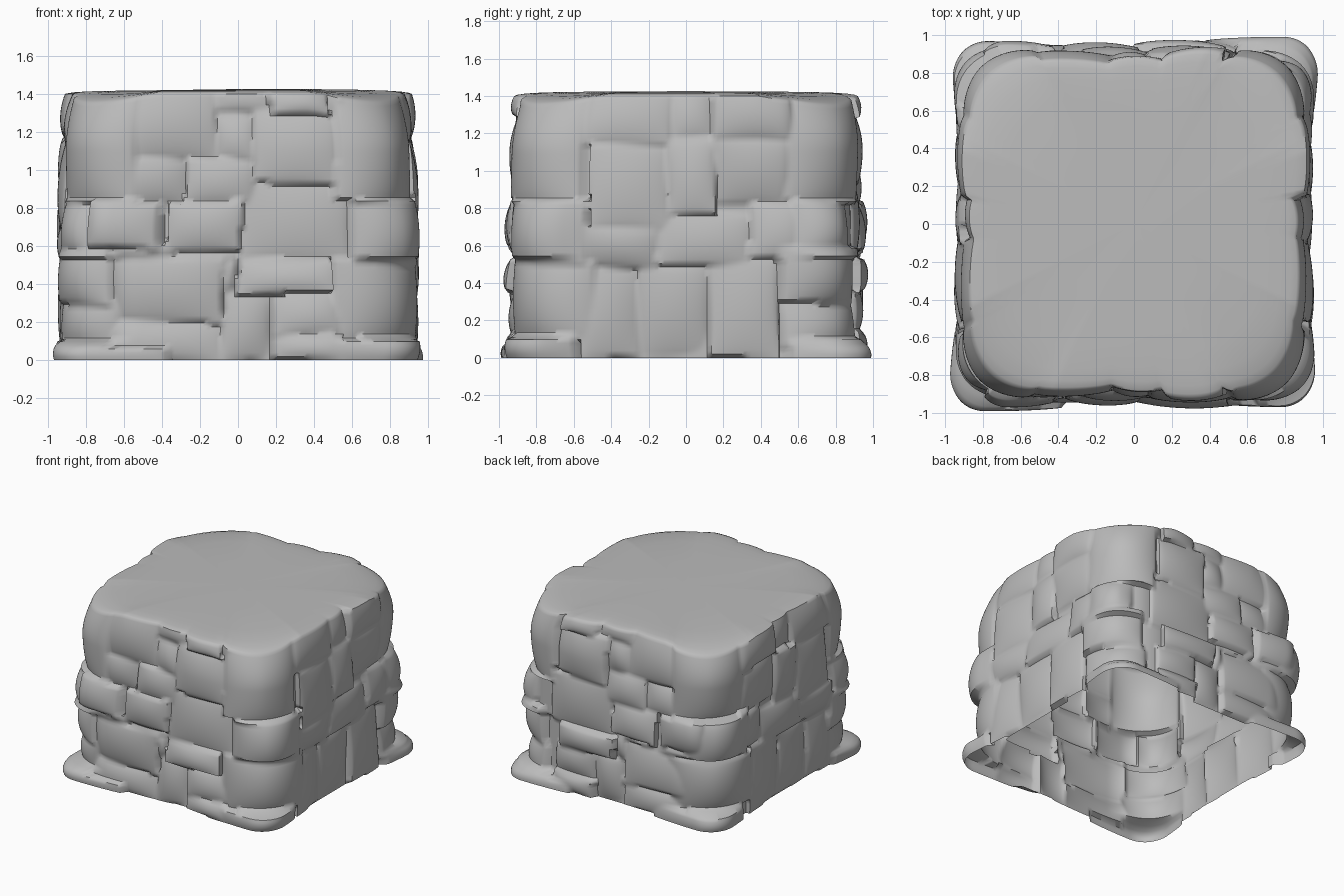
import bpy, bmesh, random
from math import sin, cos, pi
from mathutils import Vector

random.seed(4)
cube = bpy.data.objects.get("Cube")
if cube:
    bpy.data.objects.remove(cube, do_unlink=True)

stone_grey = bpy.data.materials.new("stone_grey")
stone_grey.use_nodes = True
grey = (0.5, 0.5, 0.5, 1)
stone_grey.diffuse_color = grey
stone_grey.node_tree.nodes["Principled BSDF"].inputs["Base Color"].default_value = grey

COLUMNS, ROWS, TOP = 384, 72, 1.4
stones = []


def clamp(v, low, high):
    return max(low, min(high, v))


def add_stone(start, end, z0, z1, out):
    """Register a stone by its range along the perimeter (two units per side)."""
    tilt = [random.uniform(-0.015, 0.015) for _ in range(2)]
    skew = [random.uniform(-0.012, 0.012) for _ in range(2)]
    stones.append((start, end - start, z0, z1 - z0, out, tilt, skew))


def relief(s, z):
    """Depth of the outermost stone face at a place on the wall."""
    best = -0.03
    for start, width, z0, height, out, tilt, skew in stones:
        # Measured from the middle of the stone, so wrapping works everywhere
        du = (s - start - width / 2 + 4) % 8 - 4
        b = (z - z0 - skew[1] * clamp(2 * du / width, -1, 1)) / height
        a = (du - skew[0] * (2 * b - 1)) / width + 0.5
        if 0 <= a <= 1 and 0 <= b <= 1:
            puff = (sin(pi * a) * sin(pi * b)) ** 0.6
            slope = tilt[0] * (2 * a - 1) + tilt[1] * (2 * b - 1)
            best = max(best, out - 0.025 + 0.035 * puff + slope)
    return best


def corner_radius(z):
    """Corners are blunt, but the footing and the third course stick out."""
    if z < 0.1:
        return 0.2
    return 0.29 if 0.54 < z < 0.84 else 0.41


def wall_point(s, z, depth):
    """Point on the tapered wall with blunt corners, worn down a little at the top."""
    side, u = int(s // 2), s % 2 - 1
    half = 0.92 - 0.015 * z - 0.035 * clamp((z - 1.1) / 0.3, 0, 1) ** 2 + depth
    radius = corner_radius(z)
    p = Vector((u * half, -half))
    c = Vector([clamp(v, radius - half, half - radius) for v in p])
    p = c + (p - c).normalized() * radius
    for _ in range(side):
        p = Vector((-p.y, p.x))
    worn = 0.2 * max(0, abs(p.x) + abs(p.y) - 1.3) * clamp((z - 1.1) / 0.3, 0, 1)
    return Vector((p.x, p.y, z - worn))


def mirrored(layout):
    return [(-b, -a, c, d, e) for a, b, c, d, e in layout]


# Stones between the corners: left, right, bottom, top, protrusion (hundredths)
front = [
    (-70, -8, 0, 21, 1), (-8, 18, 0, 36, 0), (18, 55, 0, 14, 4), (18, 55, 13, 36, 2),
    (-70, -8, 20, 54, 2), (-9, 0, 35, 55, 0), (0, 49, 35, 53, 5), (-80, -41, 59, 84, 5),
    (-70, -36, 52, 61, 1), (-38, 2, 57, 83, 4), (-37, 3, 52, 58, 0), (2, 60, 52, 94, 1),
    (-60, -27, 82, 107, 0), (-28, 9, 82, 106, 2), (8, 53, 93, 131, 3),
    (-60, -12, 106, 148, 1), (-13, 9, 105, 131, 0), (-14, 18, 130, 148, 1),
    (17, 49, 129, 144, 5), (48, 60, 129, 148, 1),
]
right = [
    (-56, -25, 0, 50, 1), (-26, 12, 0, 49, 0), (12, 50, 0, 54, 2), (-56, -14, 48, 70, 3),
    (-15, 36, 49, 77, 2), (35, 65, 53, 83, 2), (-52, -9, 69, 114, 3), (-10, 16, 76, 117, 3),
    (15, 60, 82, 118, 1), (-60, -8, 113, 148, 1), (-9, 16, 116, 148, 0), (15, 59, 117, 148, 4),
]
for side, layout in enumerate((front, right, mirrored(front), mirrored(right))):
    for left, end, z0, z1, out in layout:
        add_stone(2 * side + 1 + left / 92, 2 * side + 1 + end / 92, z0 / 100, z1 / 100, out / 100)

# Corner stones wrap from one side to the next: bottom, top, start on each side, protrusion
square_courses = [(-4, 12, 35, 58, 4), (10, 52, 50, 48, 3), (50, 85, 60, 52, 4), (83, 150, 52, 56, 3)]
split_courses = [(-4, 8, 55, 35, 6), (5, 31, 52, 65, 2), (29, 59, 50, 68, 4),
                 (57, 85, 58, 78, 2), (83, 150, 56, 55, 3)]
for side in range(4):
    for z0, z1, before, after, out in (split_courses if side % 2 else square_courses):
        corner = 2 * side + 2
        add_stone(corner - 1 + before / 92, corner + 1 - after / 92, z0 / 100, z1 / 100, out / 100)

# Hollow wall, open at the bottom
bm = bmesh.new()
loops = []
for row in range(ROWS + 1):
    z = TOP * row / ROWS
    ring = []
    for k in range(COLUMNS):
        s = 8 * k / COLUMNS
        ring.append(bm.verts.new(wall_point(s, z, relief(s, z))))
    loops.append(ring)

# Smooth worn top, drawn in from the upper rim of the wall
for scale, rise in ((0.985, 0.008), (0.95, 0.014), (0.88, 0.018), (0.75, 0.02), (0.4, 0.02)):
    ring = []
    for k in range(COLUMNS):
        even = wall_point(8 * k / COLUMNS, TOP, 0)
        rim = loops[ROWS][k].co.lerp(even, clamp((1 - scale) * 6, 0, 1))
        p = rim * scale
        z = TOP - (TOP - rim.z) * scale ** 6 + rise
        wave = 0.006 * sin(3 * p.x + 1) * cos(2 * p.y)
        ring.append(bm.verts.new((p.x, p.y, z + wave)))
    loops.append(ring)
centre = bm.verts.new((0, 0, TOP + 0.025))

for low, high in zip(loops, loops[1:]):
    for k in range(COLUMNS):
        n = (k + 1) % COLUMNS
        bm.faces.new((low[k], low[n], high[n], high[k]))
for k in range(COLUMNS):
    bm.faces.new((loops[-1][k], loops[-1][(k + 1) % COLUMNS], centre))

mesh = bpy.data.meshes.new("stone_block_shell")
bm.to_mesh(mesh)
bm.free()
mesh.materials.append(stone_grey)
shell = bpy.data.objects.new("stone_block_shell", mesh)
bpy.context.collection.objects.link(shell)
bpy.ops.object.select_all(action="DESELECT")
shell.select_set(True)
bpy.context.view_layer.objects.active = shell
bpy.ops.object.shade_smooth_by_angle(angle=0.9)
